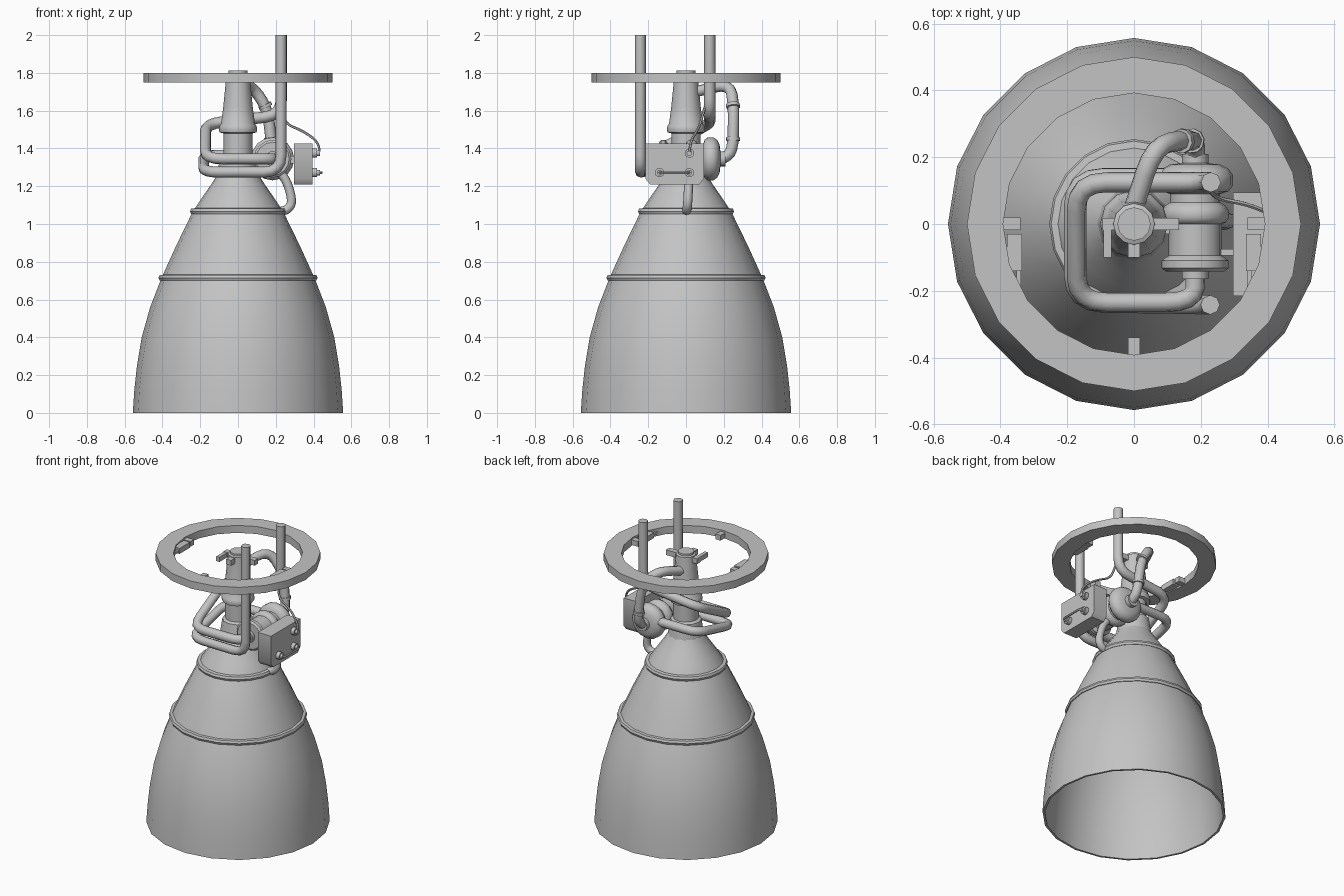
import bpy, bmesh, math
from mathutils import Vector, Matrix

if "Cube" in bpy.data.objects:
    bpy.data.objects.remove(bpy.data.objects["Cube"])

grey = bpy.data.materials.new("engine_grey")
grey.diffuse_color = (0.55, 0.55, 0.55, 1)
grey.use_nodes = True
grey.node_tree.nodes["Principled BSDF"].inputs["Base Color"].default_value = grey.diffuse_color


def finish(ob, angle=40):
    ob.data.materials.clear()
    ob.data.materials.append(grey)
    bpy.ops.object.select_all(action='DESELECT')
    ob.select_set(True)
    bpy.context.view_layer.objects.active = ob
    bpy.ops.object.shade_smooth_by_angle(angle=math.radians(angle))
    return ob


def from_bmesh(name, bm):
    bmesh.ops.remove_doubles(bm, verts=bm.verts, dist=1e-5)
    bmesh.ops.recalc_face_normals(bm, faces=bm.faces)
    me = bpy.data.meshes.new(name)
    bm.to_mesh(me)
    bm.free()
    ob = bpy.data.objects.new(name, me)
    bpy.context.collection.objects.link(ob)
    return finish(ob)


def lathe(name, profile, segs=20, matrix=Matrix(), closed=False):
    """Turn (radius, height) points round the local z axis."""
    bm = bmesh.new()
    pts = profile + profile[:1] if closed else profile
    vs = [bm.verts.new((r, 0, z)) for r, z in pts]
    es = [bm.edges.new(p) for p in zip(vs, vs[1:])]
    bmesh.ops.spin(bm, geom=vs + es, cent=(0, 0, 0), axis=(0, 0, 1),
                   angle=2 * math.pi, steps=segs, use_duplicate=False)
    bm.transform(matrix)
    return from_bmesh(name, bm)


def box(name, lo, hi):
    bm = bmesh.new()
    lo, hi = Vector(lo), Vector(hi)
    bmesh.ops.create_cube(bm, size=1, matrix=Matrix.Translation((lo + hi) / 2)
                          @ Matrix.Diagonal((*(hi - lo), 1)))
    return from_bmesh(name, bm)


def pipe(name, corners, r, bend=0.07, steps=4, sides=8):
    """Tube through corner points, each corner rounded off."""
    c = [Vector(p) for p in corners]
    path = [c[0]]
    for a, b, d in zip(c, c[1:], c[2:]):
        k1 = min(bend, (a - b).length * 0.48)
        k2 = min(bend, (d - b).length * 0.48)
        p, q = b + (a - b).normalized() * k1, b + (d - b).normalized() * k2
        for i in range(steps + 1):
            t = i / steps
            path.append(p * (1 - t) ** 2 + b * 2 * t * (1 - t) + q * t * t)
    path.append(c[-1])
    cu = bpy.data.curves.new(name, 'CURVE')
    cu.dimensions = '3D'
    cu.bevel_depth = r
    cu.bevel_resolution = (sides - 4) // 2
    cu.use_fill_caps = True
    sp = cu.splines.new('POLY')
    sp.points.add(len(path) - 1)
    for pt, co in zip(sp.points, path):
        pt.co = (*co, 1)
    ob = bpy.data.objects.new(name, cu)
    bpy.context.collection.objects.link(ob)
    bpy.ops.object.select_all(action='DESELECT')
    ob.select_set(True)
    bpy.context.view_layer.objects.active = ob
    bpy.ops.object.convert(target='MESH')
    return finish(bpy.context.view_layer.objects.active, 50)


def collar(name, pos, direction, r, h):
    rot = Vector(direction).to_track_quat('Z', 'Y').to_matrix().to_4x4()
    lathe(name, [(0, -h), (r, -h), (r, h), (0, h)], 10,
          Matrix.Translation(pos) @ rot)


# Nozzle bell with an open, thin-walled inside
outer = [(.557, 0), (.549, .12), (.535, .25), (.51, .4), (.465, .56), (.405, .715),
         (.33, .88), (.24, 1.065), (.19, 1.14), (.145, 1.205), (.09, 1.29), (.075, 1.33)]
inner = [(r - .014, z) for r, z in outer[:-1]]
lathe("nozzle_bell", [(0, 1.29)] + inner[::-1] + outer + [(0, 1.33)], 20)
for name, r, z in (("lower_band", .405, .715), ("upper_band", .238, 1.067)):
    lathe(name, [(r - .012, z - .017), (r + .010, z - .014), (r + .016, z),
                 (r + .010, z + .014), (r - .012, z + .017)], 20, closed=True)

# Mounting ring
lathe("mounting_ring", [(.5, 1.75), (.5, 1.80), (.392, 1.80), (.392, 1.75)], 20, closed=True)

# Central column with collars
lathe("central_column", [(0, 1.25), (.078, 1.25), (.078, 1.48), (.098, 1.485), (.102, 1.50),
                         (.098, 1.52), (.09, 1.53), (.078, 1.62), (.066, 1.74), (.062, 1.795),
                         (.05, 1.80), (.05, 1.812), (0, 1.812)], 12)
lathe("column_foot", [(0, 1.26), (.11, 1.26), (.095, 1.36), (.078, 1.37), (0, 1.37)], 12)

# Gimbal stubs on the column and brackets on the ring
box("gimbal_cross_arm", (-.095, -.018, 1.755), (.135, .018, 1.79))
box("gimbal_side_tab", (-.092, -.10, 1.757), (-.068, -.015, 1.788))
box("gimbal_front_stub", (-.018, -.10, 1.755), (.018, -.04, 1.79))
box("front_bracket", (-.018, -.395, 1.755), (.018, -.34, 1.79))
for side, s in (("left", -1), ("right", 1)):
    def span(a, b):
        return (min(a * s, b * s), max(a * s, b * s))
    for part, xs, ys, zs in (("bracket", (.34, .397), (-.018, .02), (1.755, 1.79)),
                             ("actuator_body", (.335, .38), (-.14, -.03), (1.755, 1.792)),
                             ("actuator_rod", (.338, .352), (-.20, -.14), (1.766, 1.78))):
        x = span(*xs)
        box(side + "_" + part, (x[0], ys[0], zs[0]), (x[1], ys[1], zs[1]))

# Turbopump, lying along y (local z turned to +y)
PX, PZ = .183, 1.345
along_y = Matrix.Translation((PX, 0, PZ)) @ Matrix.Rotation(-math.pi / 2, 4, 'X')
lathe("turbopump", [(0, -.165), (.04, -.165), (.04, -.142), (.088, -.142), (.1, -.132),
                    (.1, -.110), (.088, -.1), (.08, -.095), (.08, .0), (.092, .005),
                    (.1, .018), (.1, .042), (.09, .055), (.075, .065), (.075, .09),
                    (.1, .098), (.114, .115), (.114, .145), (.1, .165), (.075, .178),
                    (.04, .182), (.04, .21), (0, .21)], 16, along_y)
box("pump_column_mount", (.05, -.03, 1.31), (.14, .03, 1.36))

# Feed pipes looping round the column
pipe("back_feed_pipe", [(.23, .125, 2), (.23, .125, 1.575), (-.172, .125, 1.53),
                        (-.172, -.235, 1.345), (PX, -.235, 1.345), (PX, -.14, 1.345)], .03, .09)
pipe("front_feed_pipe", [(.228, -.242, 2), (.228, -.242, 1.275), (-.182, -.235, 1.275),
                         (-.182, .14, 1.365), (PX, .14, 1.365)], .029, .09)

# Discharge pipe from pump to column top
pipe("discharge_pipe", [(PX, .19, PZ), (PX, .248, 1.38), (.155, .253, 1.62),
                        (.06, .235, 1.745), (0, .05, 1.70)], .03, .09)
collar("discharge_collar_low", (.174, .249, 1.45), (-.03, .005, .24), .037, .009)
collar("discharge_collar_high", (.145, .249, 1.625), (-.06, -.01, .12), .037, .009)

# Exhaust pipe from pump to nozzle band
pipe("exhaust_pipe", [(.2, .015, 1.29), (.255, .015, 1.24), (.29, .01, 1.12),
                      (.265, .005, 1.075), (.215, 0, 1.065)], .024, .06)

# Control box: plate with cut lower corners
bm = bmesh.new()
outline = [(-.215, 1.427), (.095, 1.427), (.095, 1.24), (.07, 1.21), (-.19, 1.21), (-.215, 1.24)]
face = bm.faces.new([bm.verts.new((.297, y, z)) for y, z in outline])
ext = bmesh.ops.extrude_face_region(bm, geom=[face])
bmesh.ops.translate(bm, vec=(.098, 0, 0),
                    verts=[v for v in ext["geom"] if isinstance(v, bmesh.types.BMVert)])
if not face.is_valid or len(bm.faces) < 8:
    bmesh.ops.holes_fill(bm, edges=bm.edges, sides=0)
from_bmesh("control_box", bm)
box("control_box_mount", (.22, -.095, 1.32), (.30, -.075, 1.36))

# Box connectors and cables
for i, (y, z) in enumerate(((.018, 1.375), (.018, 1.272), (-.14, 1.272))):
    collar(f"connector_{i + 1}", (.405, y, z), (1, 0, 0), .025, .014)
    collar(f"connector_tip_{i + 1}", (.422, y, z), (1, 0, 0), .015, .012)
pipe("short_cable", [(.41, .018, 1.272), (.442, .018, 1.272), (.442, -.14, 1.272),
                     (.41, -.14, 1.272)], .007, .02, 3, 6)
pipe("long_cable", [(.41, .018, 1.375), (.435, .018, 1.38), (.42, .025, 1.44),
                    (.34, .06, 1.495), (.25, .075, 1.53), (.228, .1, 1.62)], .007, .06, 4, 6)
